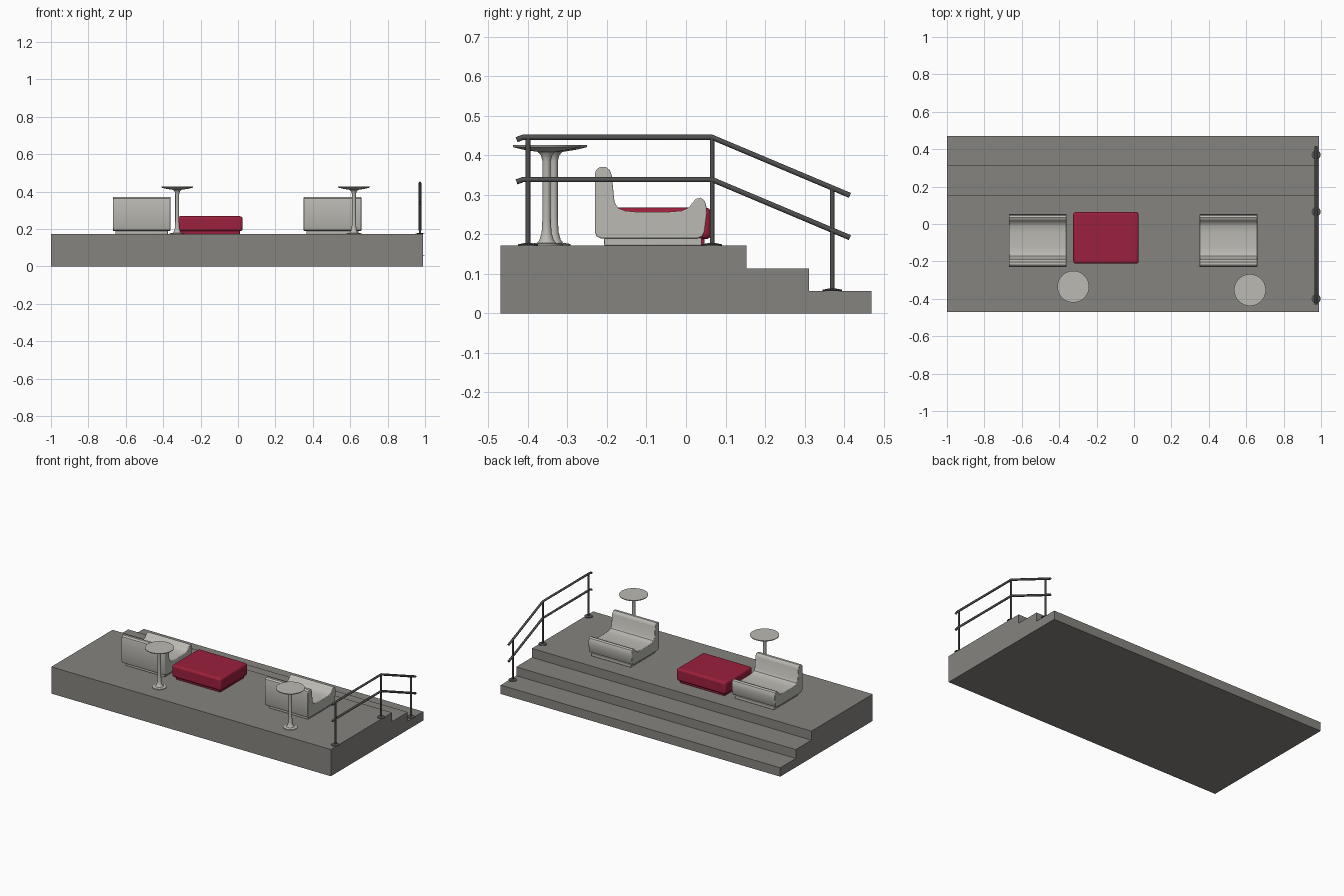
import bpy, bmesh
from math import pi, radians
from mathutils import Matrix, Vector

if "Cube" in bpy.data.objects:
    bpy.data.objects.remove(bpy.data.objects["Cube"], do_unlink=True)


def material(name, rgb):
    m = bpy.data.materials.new(name)
    m.use_nodes = True
    m.diffuse_color = (*rgb, 1)
    m.node_tree.nodes["Principled BSDF"].inputs["Base Color"].default_value = (*rgb, 1)
    return m


DECK = material("deck grey", (0.235, 0.23, 0.21))
PALE = material("pale stone", (0.5, 0.49, 0.45))
RED = material("crimson fabric", (0.33, 0.014, 0.045))
STEEL = material("dark steel", (0.08, 0.08, 0.078))


def finish(bm, name, mat, bevel=0, segments=3, smooth=True):
    bmesh.ops.recalc_face_normals(bm, faces=bm.faces)
    mesh = bpy.data.meshes.new(name)
    bm.to_mesh(mesh)
    bm.free()
    mesh.materials.append(mat)
    ob = bpy.data.objects.new(name, mesh)
    bpy.context.collection.objects.link(ob)
    if bevel:
        mod = ob.modifiers.new("soft edges", "BEVEL")
        mod.width, mod.segments = bevel, segments
        mod.limit_method, mod.angle_limit = "ANGLE", radians(50)
    if smooth:
        bpy.ops.object.select_all(action="DESELECT")
        ob.select_set(True)
        bpy.context.view_layer.objects.active = ob
        bpy.ops.object.shade_smooth_by_angle(angle=radians(35))
    return ob


def box(name, low, high, mat, **kw):
    low, high = Vector(low), Vector(high)
    bm = bmesh.new()
    place = Matrix.Translation((low + high) / 2) @ Matrix.Diagonal((*(high - low), 1))
    bmesh.ops.create_cube(bm, size=1, matrix=place)
    return finish(bm, name, mat, **kw)


def extrude_x(name, profile, x0, x1, mat, **kw):
    """Extrude a closed (y, z) profile along x."""
    bm = bmesh.new()
    face = bm.faces.new([bm.verts.new((x0, y, z)) for y, z in profile])
    out = bmesh.ops.extrude_face_region(bm, geom=[face])
    moved = [g for g in out["geom"] if isinstance(g, bmesh.types.BMVert)]
    bmesh.ops.translate(bm, verts=moved, vec=(x1 - x0, 0, 0))
    return finish(bm, name, mat, **kw)


def lathe(name, profile, x, y, mat, steps=40):
    """Spin an (r, z) profile around a vertical axis."""
    bm = bmesh.new()
    verts = [bm.verts.new((x + r, y, z)) for r, z in profile]
    edges = [bm.edges.new(pair) for pair in zip(verts, verts[1:])]
    bmesh.ops.spin(bm, geom=verts + edges, cent=(x, y, 0), axis=(0, 0, 1),
                   angle=2 * pi, steps=steps)
    bmesh.ops.remove_doubles(bm, verts=bm.verts, dist=0.0002)
    return finish(bm, name, mat)


def tube(name, points, radius, mat):
    curve = bpy.data.curves.new(name, "CURVE")
    curve.dimensions = "3D"
    curve.bevel_depth, curve.bevel_resolution = radius, 3
    curve.use_fill_caps = True
    line = curve.splines.new("POLY")
    line.points.add(len(points) - 1)
    for p, co in zip(line.points, points):
        p.co = (*co, 1)
    curve.materials.append(mat)
    ob = bpy.data.objects.new(name, curve)
    bpy.context.collection.objects.link(ob)
    bpy.ops.object.select_all(action="DESELECT")
    ob.select_set(True)
    bpy.context.view_layer.objects.active = ob
    bpy.ops.object.convert(target="MESH")


# Stepped platform in six modules, two steps down at the back
TOP, HALF = 0.172, 0.47
STEPS = [(HALF, 0.057), (0.312, 0.114), (0.153, TOP)]
steps = [(-HALF, 0), (HALF, 0)]
for i, (y, z) in enumerate(STEPS):
    steps.append((y, z))
    steps.append((STEPS[i + 1][0] if i < 2 else -HALF, z))
WIDTH = 1.99 / 6
for i in range(6):
    x = -1 + i * WIDTH
    extrude_x(f"platform_module_{i + 1}", steps, x, x + WIDTH, DECK, smooth=False)

# Lounge chairs: swept side profile on a recessed plinth
SEAT = [(-0.215, 0.190), (0.030, 0.190), (0.041, 0.195), (0.047, 0.207),
        (0.053, 0.255), (0.051, 0.275), (0.046, 0.287), (0.036, 0.293),
        (0.025, 0.290), (0.017, 0.281), (0.007, 0.268), (-0.010, 0.260),
        (-0.045, 0.257), (-0.125, 0.257), (-0.155, 0.260), (-0.172, 0.267),
        (-0.181, 0.282), (-0.188, 0.350), (-0.193, 0.363), (-0.203, 0.371),
        (-0.218, 0.371), (-0.228, 0.363), (-0.231, 0.350), (-0.231, 0.207),
        (-0.226, 0.195)]
for side, x in (("right", -0.515), ("left", 0.505)):
    extrude_x(f"{side}_chair_seat", SEAT, x - 0.154, x + 0.154, PALE,
              bevel=0.003, segments=2)
    box(f"{side}_chair_plinth", (x - 0.14, -0.207, TOP), (x + 0.14, 0.04, 0.191),
        PALE, bevel=0.003)

# Square ottoman
box("ottoman_cushion", (-0.325, -0.212, 0.188), (0.025, 0.064, 0.268), RED,
    bevel=0.014, segments=4)
box("ottoman_plinth", (-0.308, -0.195, TOP), (0.01, 0.047, 0.192), RED, bevel=0.003)

# Pedestal tables: thin dish top on a flared stem
TABLE = [(0, TOP), (0.042, TOP), (0.042, 0.176), (0.024, 0.179), (0.018, 0.186),
         (0.0125, 0.205), (0.0105, 0.24), (0.0105, 0.385), (0.014, 0.400),
         (0.022, 0.409), (0.06, 0.415), (0.084, 0.421), (0.085, 0.426), (0, 0.426)]
for side, x, y in (("right", -0.325, -0.335), ("left", 0.62, -0.353)):
    lathe(f"{side}_table", TABLE, x, y, PALE)

# Handrail along the left end, following the steps
RAIL_X = 0.973
for name, z in (("top_rail", 0.446), ("middle_rail", 0.339)):
    path = [(-0.429, z - 0.006), (-0.413, z), (0.066, z), (0.415, z - 0.147)]
    tube(name, [(RAIL_X, y, h) for y, h in path], 0.007, STEEL)
for name, y, low, high in (("front_post", -0.4, TOP, 0.446),
                           ("middle_post", 0.066, TOP, 0.446),
                           ("step_post", 0.37, 0.057, 0.317)):
    tube(name, [(RAIL_X, y, low), (RAIL_X, y, high)], 0.006, STEEL)
    foot = [(0, low), (0.025, low), (0.025, low + 0.003), (0.01, low + 0.006), (0, low + 0.006)]
    lathe(f"{name}_flange", foot, RAIL_X, y, STEEL, steps=24)
